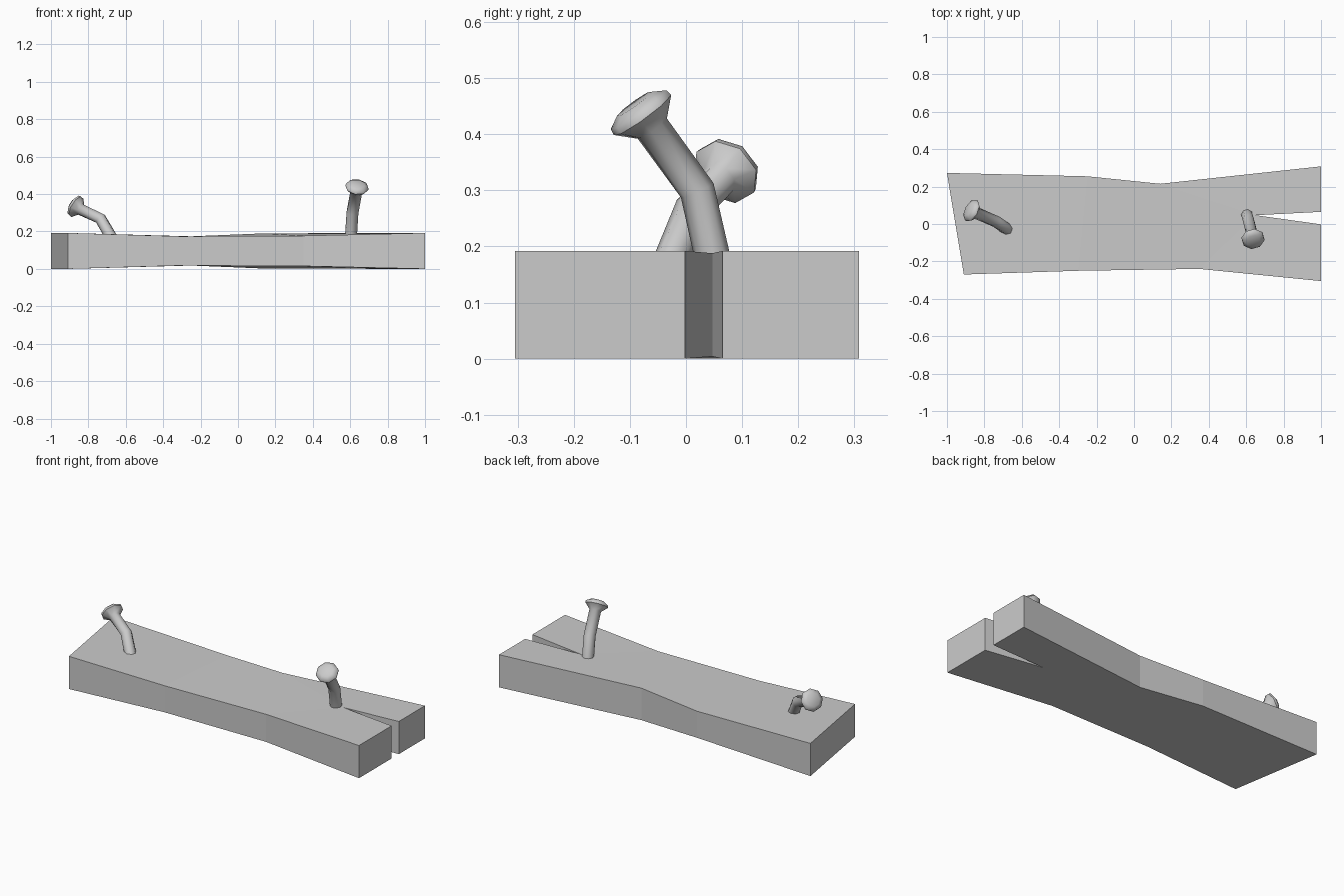
import bpy, bmesh
from math import cos, sin, pi, radians
from mathutils import Vector

if "Cube" in bpy.data.objects:
    bpy.data.objects.remove(bpy.data.objects["Cube"])


def make_object(name, bm):
    bmesh.ops.recalc_face_normals(bm, faces=bm.faces[:])
    mesh = bpy.data.meshes.new(name)
    bm.to_mesh(mesh)
    bm.free()
    obj = bpy.data.objects.new(name, mesh)
    bpy.context.collection.objects.link(obj)
    return obj


# Plank: split outline (x, y, inset of top and bottom where the wood is thinner)
outline = [(-0.91, -0.27, 0), (-0.30, -0.25, 0.018), (0.35, -0.24, 0.015),
           (1, -0.305, 0), (1, -0.002, 0), (0.65, 0.047, 0.004), (1, 0.065, 0),
           (1, 0.308, 0), (0.14, 0.215, 0.002), (-0.25, 0.255, 0.018), (-1, 0.273, 0)]
bm = bmesh.new()
low = [bm.verts.new((x, y, d)) for x, y, d in outline]
top = [bm.verts.new((x, y, 0.192 - d)) for x, y, d in outline]
n = len(outline)
for i in range(n):
    j = (i + 1) % n
    bm.faces.new((low[i], low[j], top[j], top[i]))
for ring in (low, top):
    for ids in ((0, 1, 9, 10), (1, 2, 5, 8, 9), (2, 3, 4, 5), (5, 6, 7, 8)):
        bm.faces.new([ring[i] for i in ids])
make_object("split_plank", bm)


# Bent nail: rings swept along shank, flaring into a low domed head
def nail(name, base, bend, neck, head_dir, sides=8):
    base, bend, neck = Vector(base), Vector(bend), Vector(neck)
    a = Vector(head_dir).normalized()
    d0, d1 = (bend - base).normalized(), (neck - bend).normalized()
    r = 0.032
    rings = [(base - d0 * 0.04, d0, r), (bend, (d0 + d1).normalized(), r),
             (neck, a, r), (neck + a * 0.03, a, 0.063),
             (neck + a * 0.042, a, 0.061), (neck + a * 0.055, a, 0.038)]
    bm = bmesh.new()
    loops = []
    for c, d, rad in rings:
        u = Vector((1, 0.3, 0))
        u = (u - d * u.dot(d)).normalized()
        v = d.cross(u)
        loops.append([bm.verts.new(c + rad * (u * cos(2 * pi * (k + .5) / sides)
                                              + v * sin(2 * pi * (k + .5) / sides)))
                      for k in range(sides)])
    for p, q in zip(loops, loops[1:]):
        for k in range(sides):
            m = (k + 1) % sides
            bm.faces.new((p[k], p[m], q[m], q[k]))
    bm.faces.new(loops[0])
    bm.faces.new(loops[-1])
    obj = make_object(name, bm)
    bpy.ops.object.select_all(action='DESELECT')
    bpy.context.view_layer.objects.active = obj
    obj.select_set(True)
    bpy.ops.object.shade_smooth_by_angle(angle=radians(50))


nail("right_nail", (0.605, 0.045, 0.19), (0.612, 0.02, 0.30),
     (0.632, -0.06, 0.41), (0.12, -0.58, 0.8))
nail("left_nail", (-0.69, -0.02, 0.19), (-0.735, 0.012, 0.268),
     (-0.842, 0.058, 0.318), (-0.78, 0.4, 0.48))
